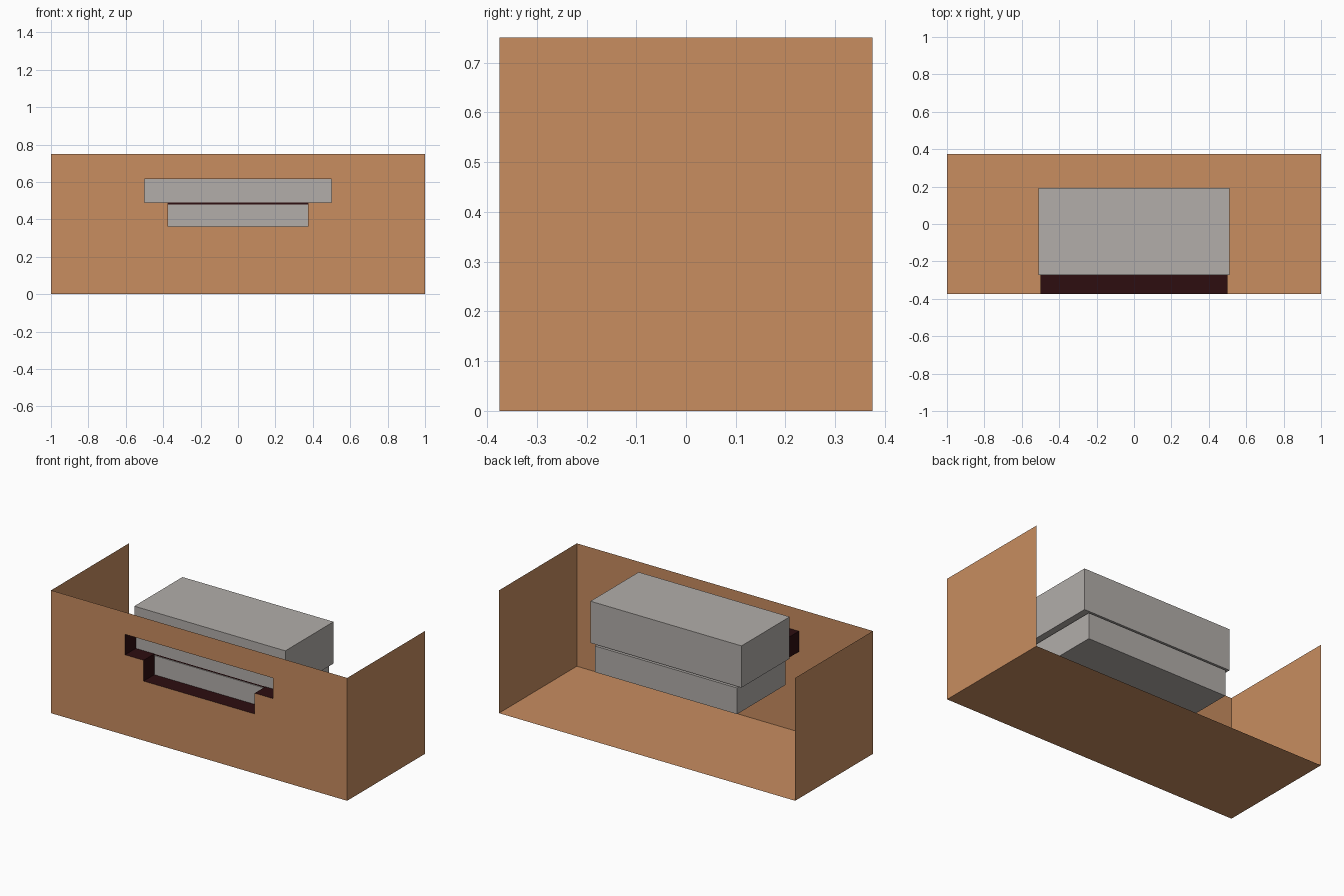
import bpy, bmesh

if "Cube" in bpy.data.objects:
    bpy.data.objects.remove(bpy.data.objects["Cube"])


def material(name, rgb):
    m = bpy.data.materials.new(name)
    m.diffuse_color = (*rgb, 1)
    m.use_nodes = True
    m.node_tree.nodes["Principled BSDF"].inputs["Base Color"].default_value = m.diffuse_color
    return m


BROWN = material("cardboard brown", (0.578, 0.266, 0.117))
GREY = material("warm grey", (0.445, 0.42, 0.40))
DARK = material("dark maroon", (0.026, 0.004, 0.005))


def build(name, quads, mat):
    bm = bmesh.new()
    for q in quads:
        bm.faces.new([bm.verts.new(p) for p in q])
    bmesh.ops.remove_doubles(bm, verts=bm.verts, dist=1e-5)
    me = bpy.data.meshes.new(name)
    bm.to_mesh(me)
    bm.free()
    me.materials.append(mat)
    ob = bpy.data.objects.new(name, me)
    bpy.context.collection.objects.link(ob)
    return ob


def box(name, lo, hi, mat):
    bpy.ops.mesh.primitive_cube_add(size=1, location=[(a + b) / 2 for a, b in zip(lo, hi)])
    ob = bpy.context.object
    ob.name = name
    ob.scale = [b - a for a, b in zip(lo, hi)]
    ob.data.materials.append(mat)


W, D, H = 1.0, 0.375, 0.75
XU, XL = 0.5, 0.375                 # half widths of the T-shaped opening
Z0, Z1, Z2 = 0.363, 0.49, 0.615     # its heights
CAP = -0.266                        # depth where the recess ends

# Front wall: a grid of cells with the T-shaped opening left out
xs = [-W, -XU, -XL, XL, XU, W]
zs = [0, Z0, Z1, Z2, H]
cells = []
for i in range(5):
    for j in range(4):
        if (j == 1 and i == 2) or (j == 2 and i in (1, 2, 3)):
            continue
        a, b, c, d = xs[i], xs[i + 1], zs[j], zs[j + 1]
        cells.append([(a, -D, c), (b, -D, c), (b, -D, d), (a, -D, d)])
build("front_wall", cells, BROWN)

# Side walls and floor, thin sheets; back and top stay open
build("right_wall", [[(W, -D, 0), (W, D, 0), (W, D, H), (W, -D, H)]], BROWN)
build("left_wall", [[(-W, D, 0), (-W, -D, 0), (-W, -D, H), (-W, D, H)]], BROWN)
build("floor", [[(-W, -D, 0), (-W, D, 0), (W, D, 0), (W, -D, 0)]], BROWN)

# Recess: sleeve running back from the opening, plus its closed back
outline = [(-XL, Z0), (XL, Z0), (XL, Z1), (XU, Z1),
           (XU, Z2), (-XU, Z2), (-XU, Z1), (-XL, Z1)]
sleeve = [[(a, -D, b), (c, -D, d), (c, CAP, d), (a, CAP, b)]
          for (a, b), (c, d) in zip(outline, outline[1:] + outline[:1])]
sleeve.append([(x, CAP, z) for x, z in outline])
build("recess_sleeve", sleeve, DARK)

# Two stacked blocks behind the opening
box("upper_block", (-0.51, -0.272, 0.49), (0.51, 0.193, 0.745), GREY)
box("lower_block", (-0.48, -0.272, 0.32), (0.48, 0.193, 0.48), GREY)
